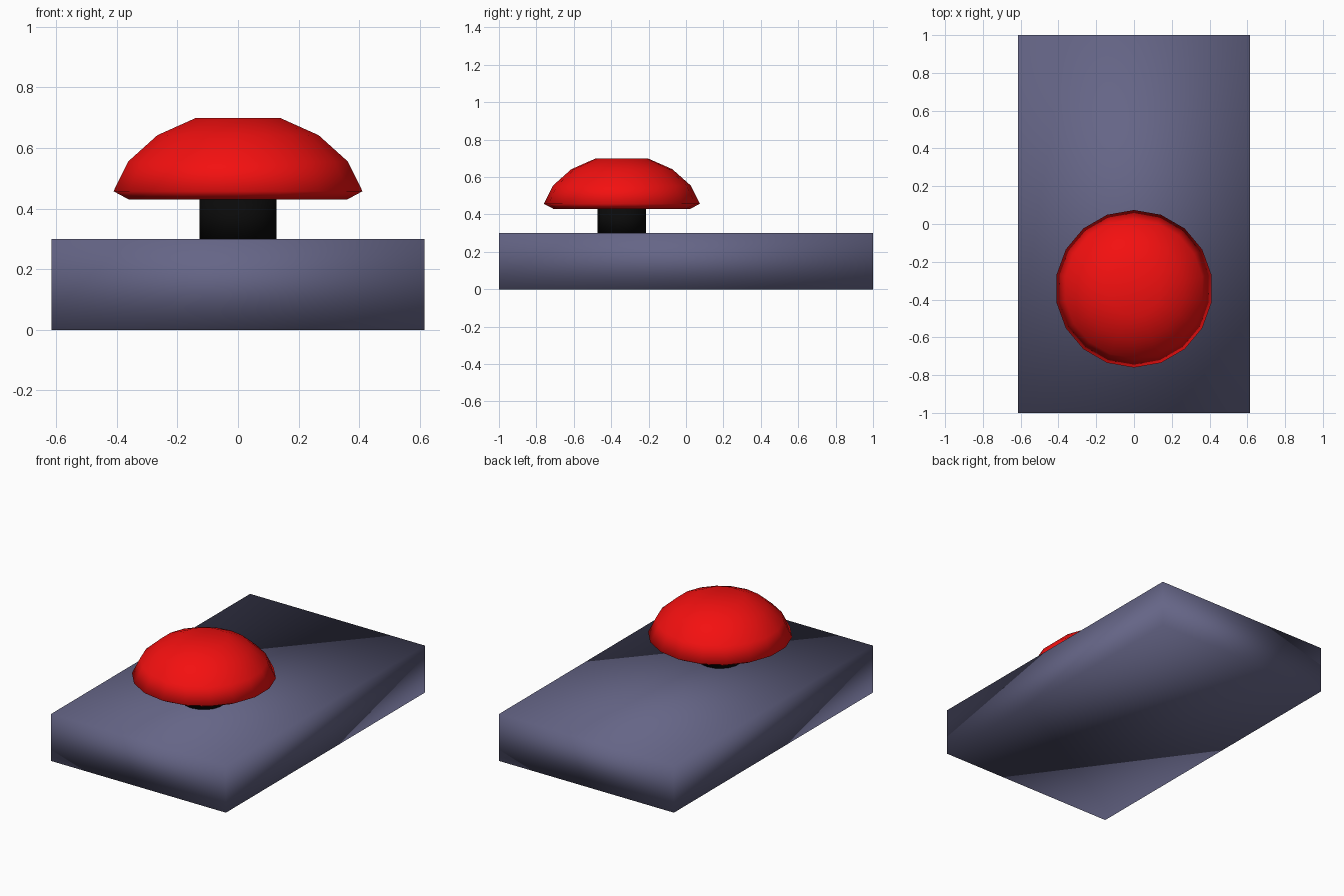
import bpy, bmesh, math

if "Cube" in bpy.data.objects:
    bpy.data.objects.remove(bpy.data.objects["Cube"])

SIDES = 18
BUTTON_Y = -0.343


def material(name, rgb):
    m = bpy.data.materials.new(name)
    m.diffuse_color = (*rgb, 1)
    m.use_nodes = True
    m.node_tree.nodes["Principled BSDF"].inputs["Base Color"].default_value = m.diffuse_color
    return m


def finish(name, bm, mat):
    bmesh.ops.recalc_face_normals(bm, faces=bm.faces)
    for f in bm.faces:
        f.smooth = True
    me = bpy.data.meshes.new(name)
    bm.to_mesh(me)
    bm.free()
    me.materials.append(mat)
    ob = bpy.data.objects.new(name, me)
    bpy.context.collection.objects.link(ob)
    return ob


def turned(name, profile, mat):
    """Stack of rings (radius, z) around the button axis, capped at both ends."""
    bm = bmesh.new()
    rings = []
    for r, z in profile:
        angles = [math.pi / 2 + 2 * math.pi * i / SIDES for i in range(SIDES)]
        rings.append([bm.verts.new((r * math.cos(a), BUTTON_Y + r * math.sin(a), z))
                      for a in angles])
    for lo, hi in zip(rings, rings[1:]):
        for i in range(SIDES):
            j = (i + 1) % SIDES
            bm.faces.new((lo[i], lo[j], hi[j], hi[i]))
    bm.faces.new(rings[0][::-1])
    bm.faces.new(rings[-1])
    return finish(name, bm, mat)


# base plate: softly shaded block
bm = bmesh.new()
bmesh.ops.create_cube(bm, size=1)
for v in bm.verts:
    v.co = (v.co.x * 1.23, v.co.y * 2, (v.co.z + 0.5) * 0.3)
finish("base_plate", bm, material("slate", (0.13, 0.13, 0.24)))

# short stem under the button
turned("button_stem", [(0.129, 0.30), (0.129, 0.43)], material("black", (0.003, 0.003, 0.003)))

# domed mushroom button
turned("button_cap",
       [(0.366, 0.43), (0.417, 0.457), (0.368, 0.555), (0.27, 0.642), (0.143, 0.698)],
       material("red", (0.9, 0.005, 0.005)))
